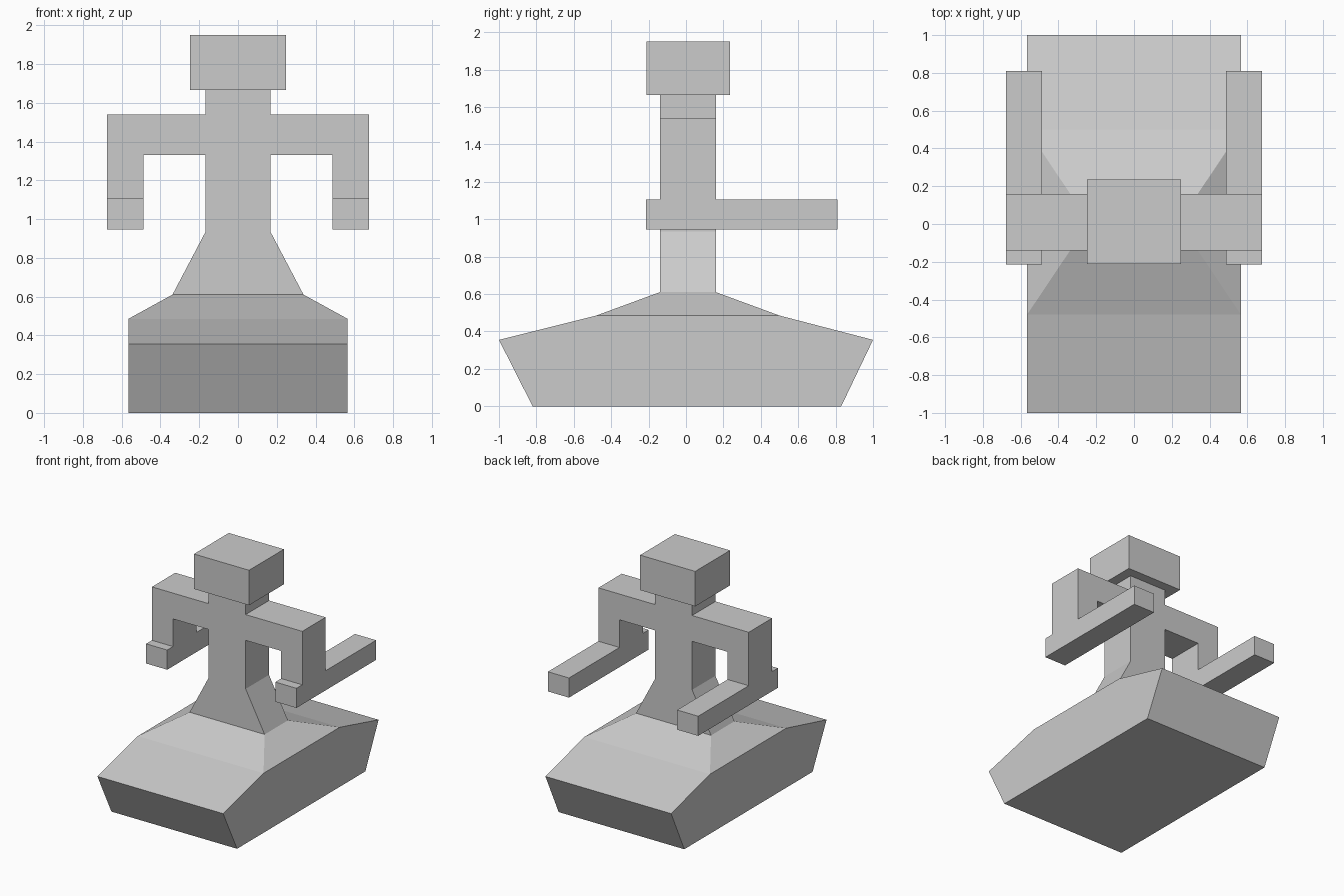
import bpy, bmesh
from mathutils import Vector

if "Cube" in bpy.data.objects:
    bpy.data.objects.remove(bpy.data.objects["Cube"])


def finish(name, bm):
    bmesh.ops.recalc_face_normals(bm, faces=bm.faces)
    mesh = bpy.data.meshes.new(name)
    bm.to_mesh(mesh)
    bm.free()
    obj = bpy.data.objects.new(name, mesh)
    bpy.context.collection.objects.link(obj)
    return obj


def prism(points, to_3d, direction):
    """Extrude a closed 2D outline, placed by to_3d, along direction."""
    bm = bmesh.new()
    face = bm.faces.new([bm.verts.new(to_3d(a, b)) for a, b in points])
    ext = bmesh.ops.extrude_face_region(bm, geom=[face], use_keep_orig=True)
    verts = [g for g in ext["geom"] if isinstance(g, bmesh.types.BMVert)]
    bmesh.ops.translate(bm, verts=verts, vec=Vector(direction))
    bmesh.ops.recalc_face_normals(bm, faces=bm.faces)
    return bm


def face_at(bm, z):
    return next(f for f in bm.faces if all(abs(v.co.z - z) < 1e-4 for v in f.verts))


BACK, FRONT = 0.16, -0.14   # torso depth

# Base: side outline extruded across, top deck raised and tapered to the torso
side = [(-0.82, 0), (0.83, 0), (1, 0.355), (0.50, 0.485), (-0.48, 0.485), (-1, 0.355)]
bm = prism(side, lambda y, z: (-0.566, y, z), (1.132, 0, 0))
deck = face_at(bm, 0.485)
ext = bmesh.ops.extrude_face_region(bm, geom=[deck])
for v in (g for g in ext["geom"] if isinstance(g, bmesh.types.BMVert)):
    v.co = (0.338 if v.co.x > 0 else -0.338, BACK if v.co.y > 0 else FRONT, 0.61)
# open where the torso grows out of it
bmesh.ops.delete(bm, geom=[face_at(bm, 0.61)], context='FACES')
finish("base", bm)

# Torso, shoulders and neck: front outline, half mirrored
half = [(0.338, 0.61), (0.167, 0.935), (0.167, 1.33), (0.487, 1.33),
        (0.487, 1.54), (0.167, 1.54), (0.167, 1.665)]
outline = half + [(-x, z) for x, z in reversed(half)]
bm = prism(outline, lambda x, z: (x, FRONT, z), (0, BACK - FRONT, 0))
bmesh.ops.delete(bm, geom=[face_at(bm, 0.61), face_at(bm, 1.665)], context='FACES')
finish("torso", bm)

# Arms: side outline with upper arm and long forearm, mirrored
arm = [(FRONT, 1.54), (FRONT, 1.105), (-0.215, 1.105), (-0.215, 0.945),
       (0.81, 0.945), (0.81, 1.105), (BACK, 1.105), (BACK, 1.54)]
arms = finish("arms", prism(arm, lambda y, z: (0.487, y, z), (0.19, 0, 0)))
mirror = arms.modifiers.new("mirror", 'MIRROR')
mirror.use_axis[0] = True

# Head
head = [(-0.248, 1.665), (0.248, 1.665), (0.248, 1.95), (-0.248, 1.95)]
finish("head", prism(head, lambda x, z: (x, -0.212, z), (0, 0.448, 0)))
